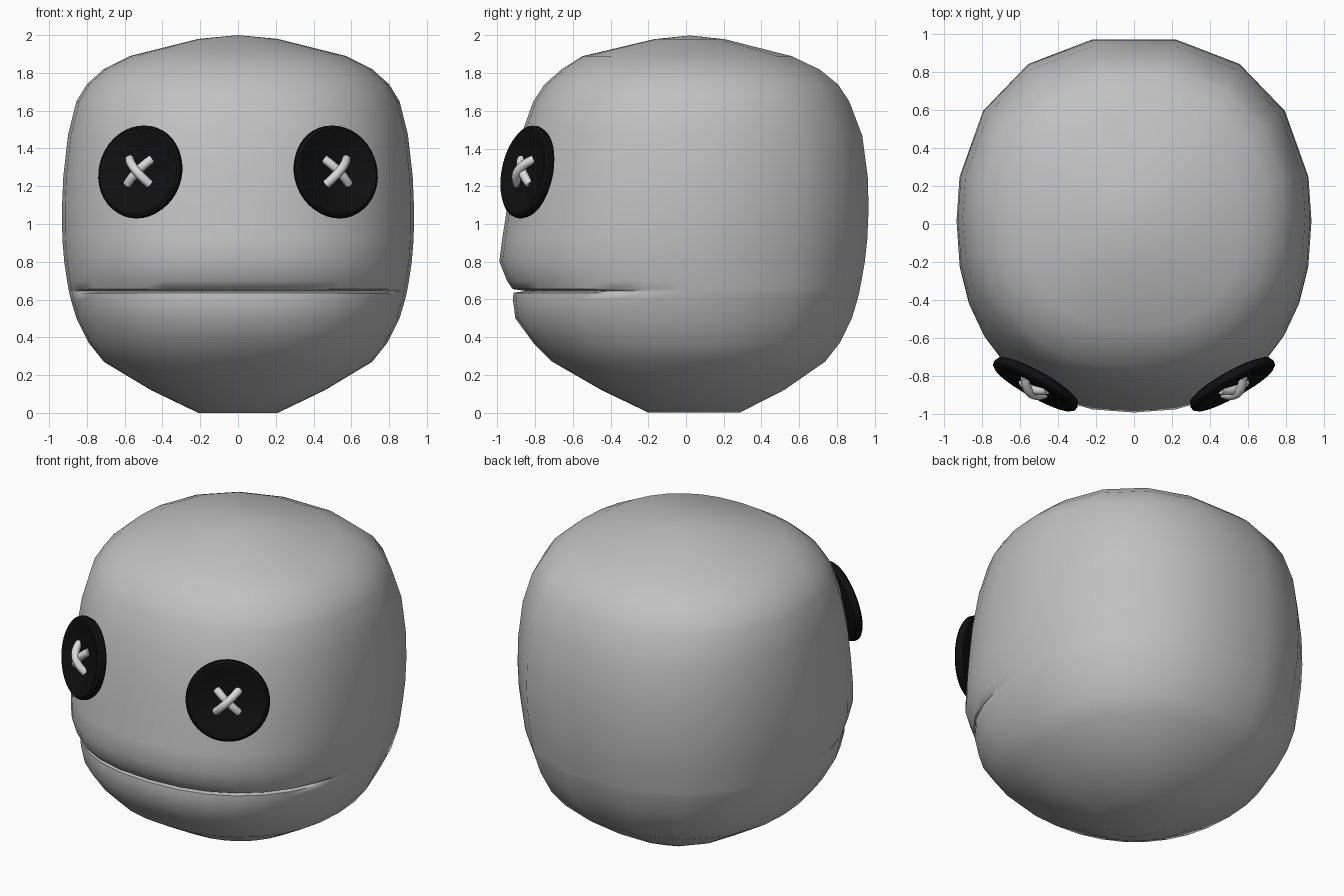
import bpy, bmesh, math
from mathutils import Vector, Matrix

if "Cube" in bpy.data.objects:
    bpy.data.objects.remove(bpy.data.objects["Cube"])


def material(name, rgb):
    m = bpy.data.materials.new(name)
    m.diffuse_color = (*rgb, 1)
    m.use_nodes = True
    m.node_tree.nodes["Principled BSDF"].inputs["Base Color"].default_value = m.diffuse_color
    return m


GREY = material("grey cloth", (0.53, 0.53, 0.53))
BLACK = material("black button", (0.005, 0.005, 0.005))
THREAD = material("pale thread", (0.7, 0.7, 0.7))


def finish(bm, name, mat, angle):
    bmesh.ops.recalc_face_normals(bm, faces=bm.faces)
    mesh = bpy.data.meshes.new(name)
    bm.to_mesh(mesh)
    bm.free()
    mesh.materials.append(mat)
    ob = bpy.data.objects.new(name, mesh)
    bpy.context.collection.objects.link(ob)
    bpy.ops.object.select_all(action='DESELECT')
    ob.select_set(True)
    bpy.context.view_layer.objects.active = ob
    bpy.ops.object.shade_smooth_by_angle(angle=math.radians(angle))
    return ob


def bridge(bm, a, b):
    for i in range(len(a)):
        j = (i + 1) % len(a)
        bm.faces.new((a[i], a[j], b[j], b[i]))


# Head: stacked rounded sections (height, half width, front y, back y)
SECTIONS = [
    (0.00, 0.21, -0.20, 0.29), (0.12, 0.46, -0.45, 0.53), (0.27, 0.71, -0.71, 0.75),
    (0.37, 0.79, -0.81, 0.83), (0.50, 0.855, -0.905, 0.895), (0.60, 0.885, -0.918, 0.925),
    (0.635, 0.893, -0.915, 0.934), (0.645, 0.895, -0.915, 0.936), (0.655, 0.897, -0.92, 0.938),
    (0.70, 0.905, -0.95, 0.947), (0.80, 0.92, -0.99, 0.965), (0.92, 0.93, -0.975, 0.978),
    (1.08, 0.932, -0.95, 0.985), (1.25, 0.925, -0.925, 0.98), (1.47, 0.90, -0.875, 0.95),
    (1.65, 0.855, -0.81, 0.88), (1.74, 0.80, -0.75, 0.82), (1.82, 0.71, -0.66, 0.72),
    (1.89, 0.57, -0.55, 0.57), (1.98, 0.21, -0.17, 0.21),
]
# Coarse steps at the back, finer steps round the face
ANGLES = [11.25 + 22.5 * i for i in range(8)] + [180 + 11.25 * i for i in range(17)]
MOUTH_END = -0.36


def power(v, p):
    return math.copysign(abs(v) ** p, v)


bm = bmesh.new()
rings = []
for z, w, front, back in SECTIONS:
    mid, half = (front + back) / 2, (back - front) / 2
    ring = []
    for a in ANGLES:
        c, s = math.cos(math.radians(a)), math.sin(math.radians(a))
        x, y = w * power(c, 0.88), mid + half * power(s, 0.88)
        # Pull the mouth line inwards, fading out at its corners
        if z == 0.645:
            k = 1 - 0.07 * min(1, max(0, (MOUTH_END - y) / 0.12))
            x, y = x * k, y * k
        ring.append(bm.verts.new((x, y, z)))
    rings.append(ring)
for a, b in zip(rings, rings[1:]):
    bridge(bm, a, b)
bm.faces.new(rings[0])
top = bm.verts.new((0, 0.02, 2.0))
for i in range(len(ANGLES)):
    bm.faces.new((rings[-1][i], rings[-1][(i + 1) % len(ANGLES)], top))
finish(bm, "head", GREY, 50)


# Button eyes: turned discs with a raised rim (radius, height)
PROFILE = [(0.215, -0.03), (0.24, -0.022), (0.25, 0.0), (0.247, 0.018),
           (0.232, 0.03), (0.212, 0.03), (0.19, 0.016)]


def button(name, frame):
    bm = bmesh.new()
    n = 40
    loops = [[bm.verts.new((r * math.cos(math.tau * i / n), r * math.sin(math.tau * i / n), h))
              for i in range(n)] for r, h in PROFILE]
    for a, b in zip(loops, loops[1:]):
        bridge(bm, a, b)
    bm.faces.new(loops[0])
    bm.faces.new(loops[-1])
    finish(bm, name, BLACK, 35).matrix_world = frame


# Stitches: arched round threads across the button
def stitch(name, frame, angle, rise):
    bm = bmesh.new()
    d = Vector((math.cos(angle), math.sin(angle), 0))
    side = Vector((-d.y, d.x, 0))
    up = Vector((0, 0, 1))
    loops = []
    for k in range(9):
        t = -1 + k / 4
        p = d * (0.095 * t) + up * (0.012 + rise * (1 - t * t))
        tangent = (d * 0.095 - up * (2 * rise * t)).normalized()
        normal = tangent.cross(side)
        loops.append([bm.verts.new(p + 0.024 * (side * math.cos(math.tau * i / 10)
                                                + normal * math.sin(math.tau * i / 10)))
                      for i in range(10)])
    for a, b in zip(loops, loops[1:]):
        bridge(bm, a, b)
    bm.faces.new(loops[0])
    bm.faces.new(loops[-1])
    finish(bm, name, THREAD, 40).matrix_world = frame


for label, sx in (("left", -1), ("right", 1)):
    normal = Vector((sx * 0.48, -0.86, 0.18)).normalized()
    across = Vector((0, 0, 1)).cross(normal).normalized()
    upward = normal.cross(across)
    frame = Matrix((across, upward, normal)).transposed().to_4x4()
    frame.translation = (sx * 0.515, -0.84, 1.275)
    button(label + "_button_eye", frame)
    stitch(label + "_under_stitch", frame, math.radians(90 + sx * 45), 0.022)
    stitch(label + "_over_stitch", frame, math.radians(90 - sx * 45), 0.045)
